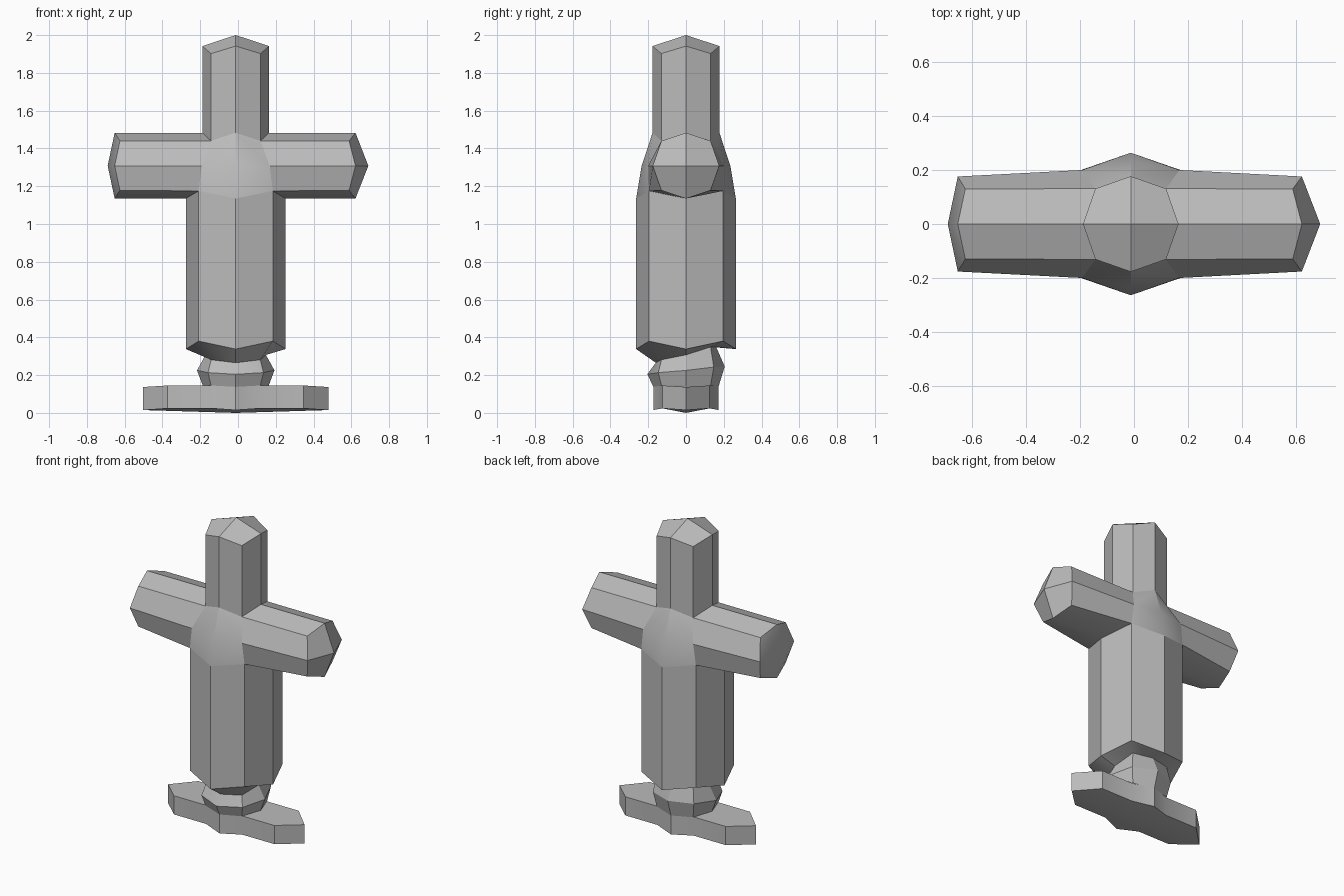
import bpy, bmesh, math
from mathutils import Vector

cube = bpy.data.objects.get("Cube")
if cube:
    bpy.data.objects.remove(cube, do_unlink=True)

grey = bpy.data.materials.new("grey")
grey.use_nodes = True
GREY = (0.5, 0.5, 0.5, 1.0)
grey.diffuse_color = GREY
grey.node_tree.nodes["Principled BSDF"].inputs["Base Color"].default_value = GREY

CX = -0.012      # body axis sits slightly off centre
MID = 1.308      # height of the arm axis
SIGNS = [(1, 0), (1, 1), (0, 1), (-1, 1), (-1, 0), (-1, -1), (0, -1), (1, -1)]


def ring(axis_r, diag_r, axis_z, diag_z, tilt=0.0):
    """Horizontal octagon with corners on the axes; tilt raises the back."""
    pts = []
    for sx, sy in SIGNS:
        diag = sx and sy
        r = diag_r if diag else axis_r
        z = diag_z if diag else axis_z
        pts.append((sx * r, sy * r, z + tilt * sy * r))
    return pts


def part(name, loops, tip=None, dx=CX):
    """Skin a stack of loops and close the last one with quads around a tip."""
    bm = bmesh.new()
    rows = [[bm.verts.new((x + dx, y, z)) for x, y, z in lp] for lp in loops]
    n = len(rows[0])
    for a, b in zip(rows, rows[1:]):
        for i in range(n):
            j = (i + 1) % n
            bm.faces.new((a[i], a[j], b[j], b[i]))
    if tip:
        c = bm.verts.new((tip[0] + dx, tip[1], tip[2]))
        r = rows[-1]
        for i in range(0, n, 2):
            bm.faces.new((r[i], r[i + 1], r[(i + 2) % n], c))
    # turn the surface outward
    bm.normal_update()
    centre = sum((v.co for v in bm.verts), Vector()) / len(bm.verts)
    if sum(f.normal.dot(f.calc_center_median() - centre) * f.calc_area() for f in bm.faces) < 0:
        bmesh.ops.reverse_faces(bm, faces=bm.faces[:])
    me = bpy.data.meshes.new(name)
    bm.to_mesh(me)
    bm.free()
    me.materials.append(grey)
    ob = bpy.data.objects.new(name, me)
    bpy.context.collection.objects.link(ob)
    bpy.ops.object.select_all(action="DESELECT")
    ob.select_set(True)
    bpy.context.view_layer.objects.active = ob
    bpy.ops.object.shade_smooth_by_angle(angle=math.radians(30))
    return ob


# Head column with a low pointed cap
part("head", [ring(0.177, 0.131, 1.483, 1.44), ring(0.177, 0.131, 1.942, 1.902)], (0, 0, 2.0))

# Arms: octagonal beams that flare into the body at the root
for name, s, axis_x, diag_x, tip_x in (("left_arm", 1, 0.634, 0.6, 0.702),
                                       ("right_arm", -1, 0.641, 0.613, 0.678)):
    root = [(0.18, -0.2, MID), (0.131, -0.131, 1.44), (0.177, 0, 1.483), (0.131, 0.131, 1.44),
            (0.18, 0.2, MID), (0.196, 0.196, 1.175), (0.264, 0, 1.135), (0.196, -0.196, 1.175)]
    end = [(axis_x, -0.176, MID), (diag_x, -0.13, 1.44), (axis_x, 0, 1.483), (diag_x, 0.13, 1.44),
           (axis_x, 0.176, MID), (diag_x, 0.13, 1.178), (axis_x, 0, 1.135), (diag_x, -0.13, 1.178)]
    part(name, [[(s * x, y, z) for x, y, z in lp] for lp in (root, end)], (s * tip_x, 0, MID))

# Chest panels between head, arms and torso
for name, s in (("chest_front", -1), ("chest_back", 1)):
    edge = [(0, s * 0.177, 1.483), (0.131, s * 0.131, 1.44), (0.18, s * 0.2, MID),
            (0.196, s * 0.196, 1.175), (0, s * 0.264, 1.135), (-0.196, s * 0.196, 1.175),
            (-0.18, s * 0.2, MID), (-0.131, s * 0.131, 1.44)]
    part(name, [edge], (0, s * 0.235, MID))

# Torso, with an underside that closes in to the ankle
ankle_top = ring(0.16, 0.13, 0.307, 0.315, 0.26)
part("torso", [ring(0.264, 0.196, 1.135, 1.175), ring(0.264, 0.196, 0.338, 0.38), ankle_top])

# Rounded ankle
part("ankle", [ankle_top, ring(0.205, 0.147, 0.225, 0.228, 0.1), ring(0.172, 0.13, 0.138, 0.145)])

# Foot plate spreading to both sides, with a shallow keel below
quarter = [(0.49, 0), (0.36, 0.125), (0.13, 0.125), (0, 0.172)]
half = quarter + [(-x, y) for x, y in quarter[2:0:-1]]
plan = half + [(-x, -y) for x, y in half]
top = [(x, y, 0.145 if abs(x) < 0.4 else 0.137) for x, y in plan]
bottom = [(x, y, 0.024 if abs(x) in (0.13, 0.36) else 0.015) for x, y in plan]
part("foot_plate", [bottom, top], (0, 0, 0.15))
part("foot_sole", [bottom], (0, 0, 0.0))
